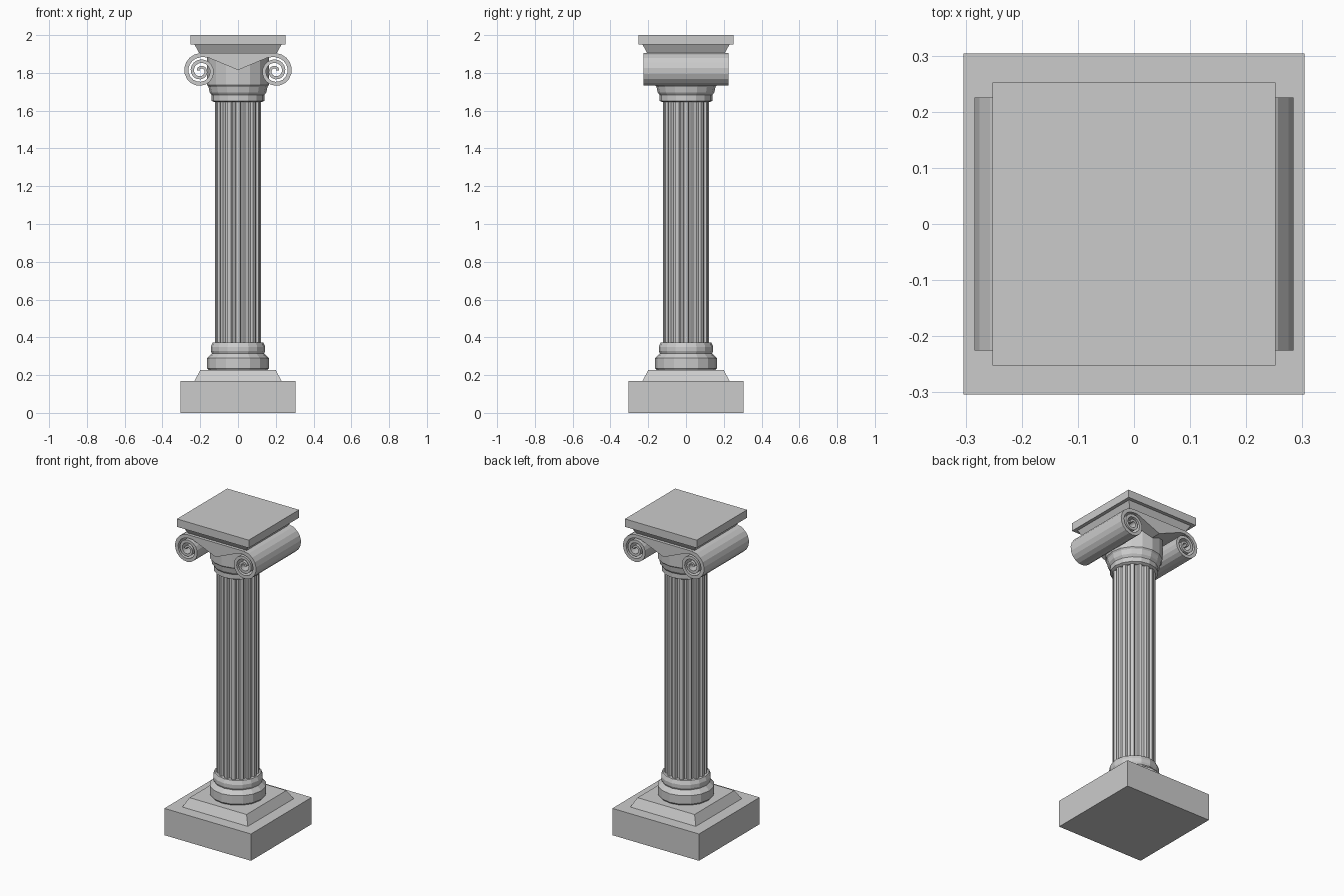
import bpy, bmesh, math

if "Cube" in bpy.data.objects:
    bpy.data.objects.remove(bpy.data.objects["Cube"])


def finish(name, bm):
    bmesh.ops.recalc_face_normals(bm, faces=bm.faces)
    me = bpy.data.meshes.new(name)
    bm.to_mesh(me)
    bm.free()
    ob = bpy.data.objects.new(name, me)
    bpy.context.collection.objects.link(ob)
    return ob


def loft(name, rings):
    """Skin a list of equal-length closed rings and cap both ends."""
    bm = bmesh.new()
    vs = [[bm.verts.new(p) for p in ring] for ring in rings]
    n = len(vs[0])
    for a, b in zip(vs, vs[1:]):
        for i in range(n):
            j = (i + 1) % n
            bm.faces.new((a[i], a[j], b[j], b[i]))
    bm.faces.new(vs[0][::-1])
    bm.faces.new(vs[-1])
    return finish(name, bm)


def square(name, levels):
    return loft(name, [[(-h, -h, z), (h, -h, z), (h, h, z), (-h, h, z)]
                       for h, z in levels])


def turned(name, profile, sides=16):
    ang = [2 * math.pi * i / sides for i in range(sides)]
    return loft(name, [[(r * math.cos(a), r * math.sin(a), z) for a in ang]
                       for r, z in profile])


# Square plinth and sloped step
square("plinth", [(0.304, 0), (0.304, 0.17)])
square("plinth_step", [(0.23, 0.17), (0.20, 0.226)])

# Round moulded base
turned("base_moulding", [(0.155, 0.226), (0.163, 0.236), (0.163, 0.29),
                         (0.148, 0.305), (0.138, 0.315), (0.144, 0.328),
                         (0.144, 0.35), (0.134, 0.373)])

# Fluted shaft
flutes = 16
step = 2 * math.pi / flutes
outline = []
for i in range(flutes):
    for f, r in ((-0.2, 0.123), (0.2, 0.123), (0.35, 0.109), (0.65, 0.109)):
        a = (i + f) * step
        outline.append((r * math.cos(a), r * math.sin(a)))
loft("fluted_shaft", [[(x, y, z) for x, y in outline] for z in (0.37, 1.652)])

# Round neck under the scrolls
turned("capital_neck", [(0.125, 1.645), (0.139, 1.652), (0.139, 1.682),
                        (0.15, 1.697), (0.156, 1.726), (0.163, 1.735),
                        (0.163, 1.886)])

# Panel with pointed lower edge, joining the scrolls
D = 0.225
panel = [(-0.2, 1.905), (-0.2, 1.884), (-0.16, 1.882), (0, 1.815),
         (0.16, 1.882), (0.2, 1.884), (0.2, 1.905)]
loft("scroll_panel", [[(x, y, z) for x, z in panel] for y in (-D, D)])


# Scrolls: a tapering spiral ribbon run from front to back
def scroll(name, side):
    per_turn, turns = 18, 2.25
    n = int(per_turn * turns)
    sections = []
    for i in range(n + 1):
        t = i / per_turn
        a = math.pi / 2 - side * 2 * math.pi * t
        r = 0.095 - 0.034 * t
        w = 0.023 - 0.0045 * t
        ring = []
        for rad, y in ((r, -D), (r, D), (r - w, D), (r - w, -D)):
            ring.append((side * 0.198 + rad * math.cos(a), y,
                         1.81 + rad * math.sin(a)))
        sections.append(ring)
    return loft(name, sections)


scroll("left_scroll", -1)
scroll("right_scroll", 1)

# Top slab with flared moulding
square("abacus_moulding", [(0.205, 1.904), (0.23, 1.95)])
square("abacus_slab", [(0.252, 1.95), (0.252, 2.0)])
